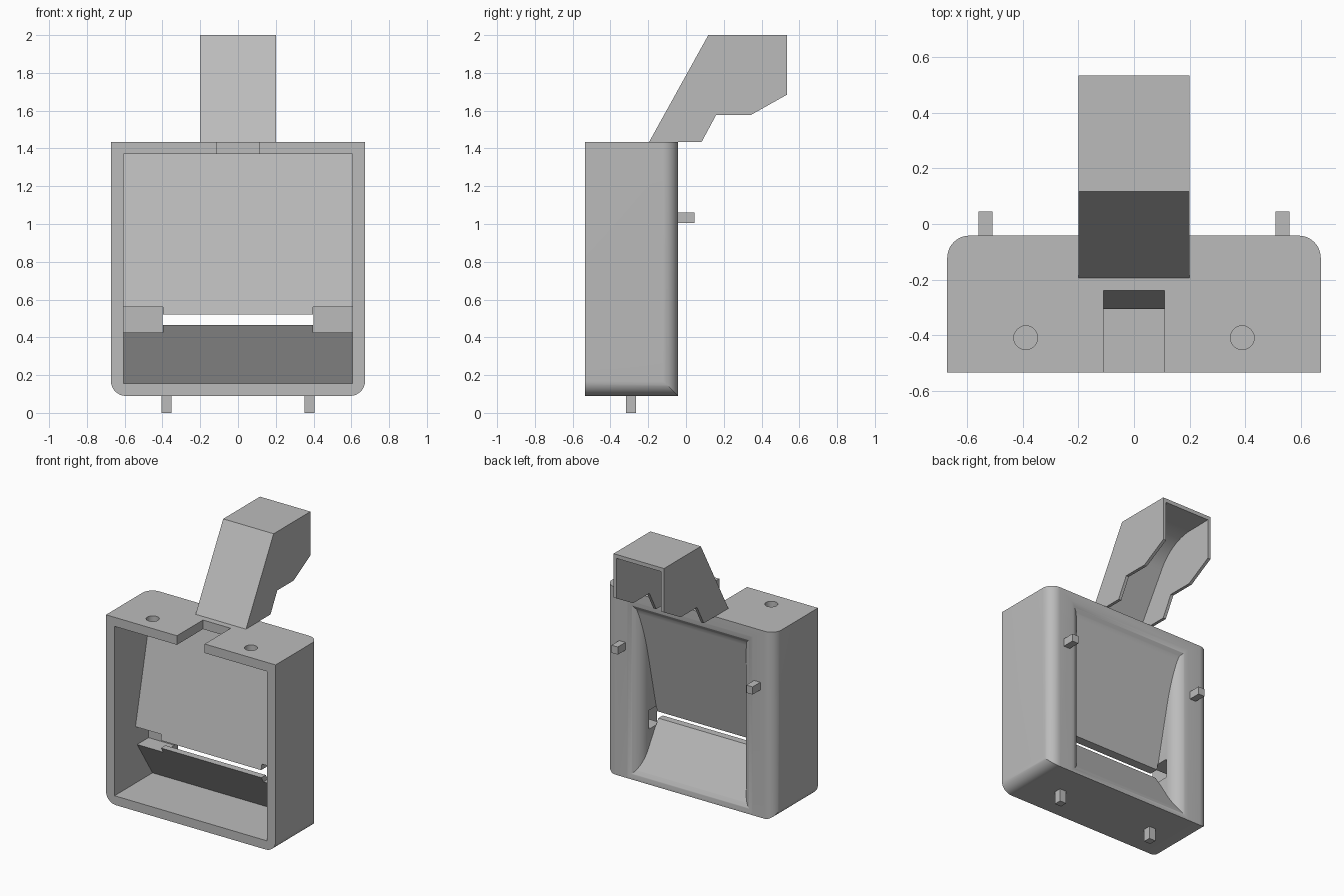
import bpy, bmesh, math
from mathutils import Vector

if "Cube" in bpy.data.objects:
    bpy.data.objects.remove(bpy.data.objects["Cube"], do_unlink=True)

grey = bpy.data.materials.new("plain_grey")
grey.use_nodes = True
grey.diffuse_color = (0.5, 0.5, 0.5, 1)
grey.node_tree.nodes["Principled BSDF"].inputs["Base Color"].default_value = (0.5, 0.5, 0.5, 1)


def prism(name, points, axis, lo, hi):
    """Extrude a 2D profile along an axis (x: profile is y,z; y: x,z; z: x,y)."""
    place = {"x": lambda a, b, t: (t, a, b),
             "y": lambda a, b, t: (a, t, b),
             "z": lambda a, b, t: (a, b, t)}[axis]
    bm = bmesh.new()
    face = bm.faces.new([bm.verts.new(place(a, b, lo)) for a, b in points])
    grown = bmesh.ops.extrude_face_region(bm, geom=[face])["geom"]
    moved = [v for v in grown if isinstance(v, bmesh.types.BMVert)]
    bmesh.ops.translate(bm, verts=moved, vec=Vector(place(0, 0, hi - lo)))
    bmesh.ops.recalc_face_normals(bm, faces=bm.faces)
    mesh = bpy.data.meshes.new(name)
    bm.to_mesh(mesh)
    bm.free()
    mesh.materials.append(grey)
    obj = bpy.data.objects.new(name, mesh)
    bpy.context.collection.objects.link(obj)
    return obj


def box(name, x, y, z):
    return prism(name, [(x[0], y[0]), (x[1], y[0]), (x[1], y[1]), (x[0], y[1])], "z", *z)


def boolean(obj, tool, operation="DIFFERENCE"):
    """Apply a boolean and discard the tool."""
    mod = obj.modifiers.new("cut", "BOOLEAN")
    mod.operation, mod.object, mod.solver = operation, tool, "EXACT"
    bpy.context.view_layer.update()
    result = bpy.data.meshes.new_from_object(obj.evaluated_get(bpy.context.evaluated_depsgraph_get()))
    obj.modifiers.clear()
    obj.data = result
    bpy.data.objects.remove(tool, do_unlink=True)


def arc(cx, cy, r, start, end, steps=12):
    angles = [math.radians(start + (end - start) * i / steps) for i in range(steps + 1)]
    return [(cx + r * math.cos(a), cy + r * math.sin(a)) for a in angles]


def mirrored(half):
    """Close a right-hand half profile with its mirror image."""
    return half + [(-a, b) for a, b in reversed(half)]


FRONT, BACK, BASE, TOP = -0.535, -0.042, 0.09, 1.435
W, R = 0.673, 0.08

# Housing: rounded front outline crossed with rounded plan outline
housing = prism("housing", mirrored(arc(W - R, BASE + R, R, -90, 0) + [(W, TOP)]), "y", FRONT, BACK)
plan = prism("plan", mirrored([(W, FRONT - 0.1)] + arc(W - R, BACK - R, R, 0, 90)), "z", 0, 1.6)
boolean(housing, plan, "INTERSECT")

# Front cavity, ending on the two sloping panels
boolean(housing, prism("cavity", [(-0.7, 0.155), (-0.105, 0.155), (-0.305, 0.465), (-0.307, 0.52),
                                  (-0.116, 1.37), (-0.7, 1.37)], "x", -0.605, 0.605))

# Back pocket with flared sides and a slot between the panels
pocket = prism("pocket", [(0.1, 1.37), (BACK, 1.37), (-0.048, 1.335), (-0.065, 1.306),
                          (-0.242, 0.52), (-0.35, 0.52), (-0.35, 0.465), (-0.255, 0.465),
                          (-0.062, 0.155), (-0.047, 0.125), (BACK, 0.1), (0.1, 0.1)], "x", -0.7, 0.7)
flare = prism("flare", mirrored([(0.4, -0.5)] + arc(0.5, BACK - 0.1, 0.1, 180, 90) + [(0.5, 0.2)]),
              "z", 0, 1.6)
boolean(pocket, flare, "INTERSECT")
boolean(housing, pocket)

# Slot end recesses and top screw holes
for s in (-1, 1):
    boolean(housing, box("recess", sorted((s * 0.398, s * 0.605)), (-0.4, -0.15), (0.425, 0.56)))
    boolean(housing, prism("hole", arc(s * 0.39, -0.41, 0.043, 0, 345, 23), "z", 1.3, 1.5))

# Notch in the top wall
boolean(housing, box("notch", (-0.11, 0.11), (-0.7, -0.24), (1.3, 1.5)))

# Hollow chute, open at the back and underneath
chute = prism("chute", [(-0.195, TOP), (0.118, 2), (0.535, 2), (0.535, 1.685), (0.345, 1.578),
                        (0.16, 1.578), (0.083, TOP)], "x", -0.2, 0.2)
inner = [(0.7, 1.975), (0.42, 1.97)] + arc(0.36, 1.63, 0.34, 92, 151, 16) + [(-0.18, 1.4), (0.7, 1.4)]
boolean(chute, prism("chute_hollow", inner, "x", -0.178, 0.178))

# Locating pegs on the back and underside
for side, s in (("left", 1), ("right", -1)):
    box(side + "_back_peg", sorted((s * 0.51, s * 0.56)), (BACK - 0.02, 0.045), (1.005, 1.06))
    box(side + "_foot_peg", sorted((s * 0.353, s * 0.405)), (-0.318, -0.265), (0, BASE + 0.02))

# Smooth the fillets, keep the corners crisp
bpy.ops.object.select_all(action="DESELECT")
for obj in (housing, chute):
    obj.select_set(True)
bpy.context.view_layer.objects.active = housing
bpy.ops.object.shade_smooth_by_angle(angle=math.radians(25))
